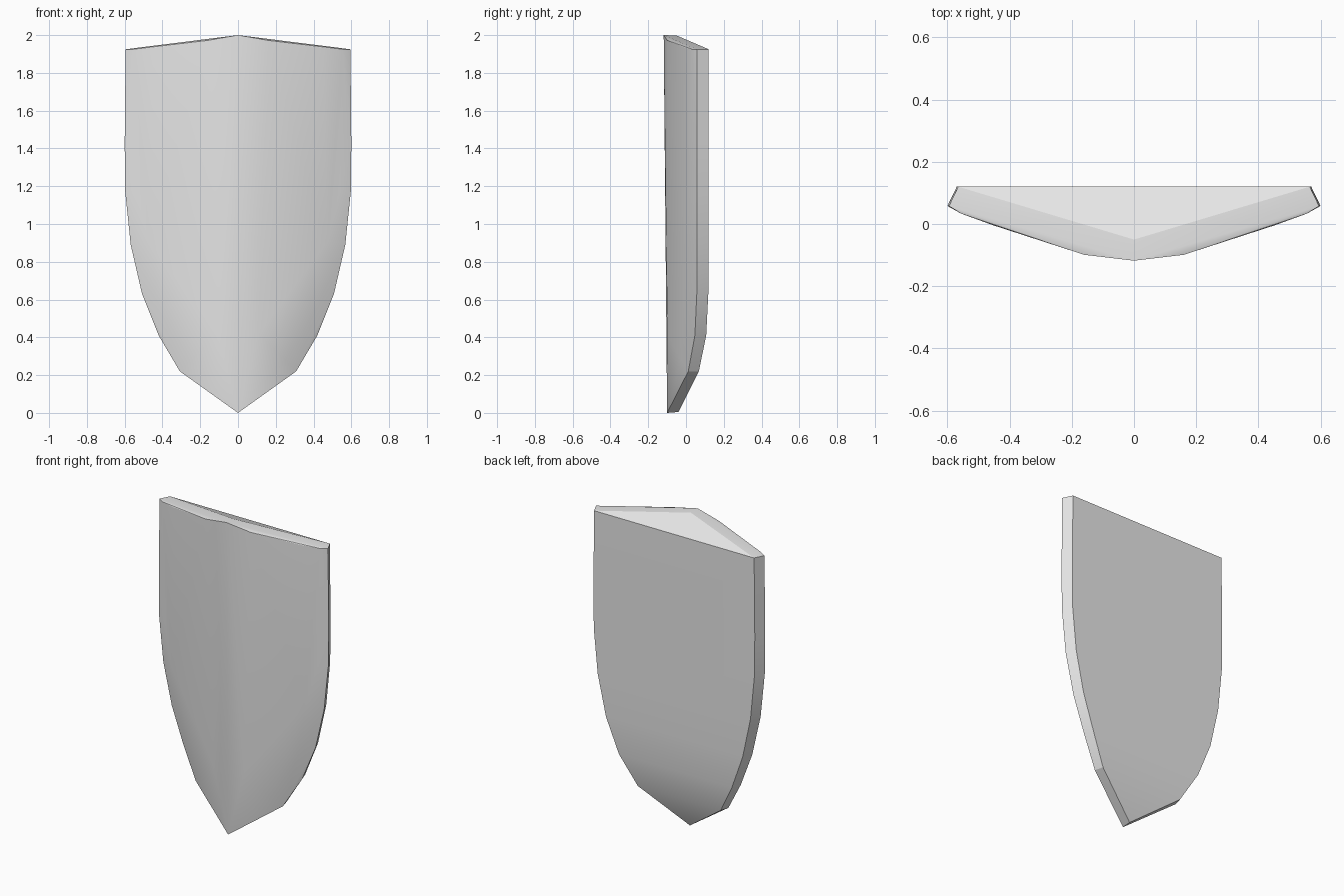
import bpy, bmesh

if "Cube" in bpy.data.objects:
    bpy.data.objects.remove(bpy.data.objects["Cube"])

# half outline of the rim: x, z, front y, back y
rim = [(0.595, 1.925, 0.058, 0.12), (0.60, 1.42, 0.058, 0.12),
       (0.597, 1.17, 0.058, 0.12), (0.568, 0.89, 0.058, 0.12),
       (0.508, 0.63, 0.057, 0.118), (0.42, 0.41, 0.047, 0.107),
       (0.308, 0.22, 0.012, 0.068)]

# bulging front: x, y, z
front = [(0.16, -0.099, 1.972), (0.45, -0.005, 1.933), (0.555, 0.033, 1.925),
         (0.11, -0.098, 0.42), (0.47, 0.005, 0.90), (0.54, 0.03, 1.17),
         (0.40, 0.012, 0.52), (0.25, -0.028, 0.28)]

# centre ridge and centre points of the back
pts = [(0, -0.118, 2.0), (0, -0.05, 1.998), (0, -0.10, 0.0), (0, -0.04, 0.005)]

for s in (-1, 1):
    for x, z, yf, yb in rim:
        pts.append((s * x, yf, z))
        pts.append((s * x * 0.95, yb, z))
    pts += [(s * x, y, z) for x, y, z in front]

# shield body as one convex shell
bm = bmesh.new()
for p in pts:
    bm.verts.new(p)
res = bmesh.ops.convex_hull(bm, input=bm.verts[:])
loose = [v for v in bm.verts if not v.link_faces]
bmesh.ops.delete(bm, geom=loose, context='VERTS')
bmesh.ops.recalc_face_normals(bm, faces=bm.faces[:])
mesh = bpy.data.meshes.new("shield")
bm.to_mesh(mesh)
bm.free()
shield = bpy.data.objects.new("shield", mesh)
bpy.context.collection.objects.link(shield)

# plain light grey
mat = bpy.data.materials.new("light_grey")
mat.diffuse_color = (0.8, 0.8, 0.8, 1)
mat.use_nodes = True
mat.node_tree.nodes["Principled BSDF"].inputs["Base Color"].default_value = mat.diffuse_color
mesh.materials.append(mat)

# soft front, sharp rim
bpy.context.view_layer.objects.active = shield
shield.select_set(True)
bpy.ops.object.shade_smooth_by_angle(angle=0.35)
